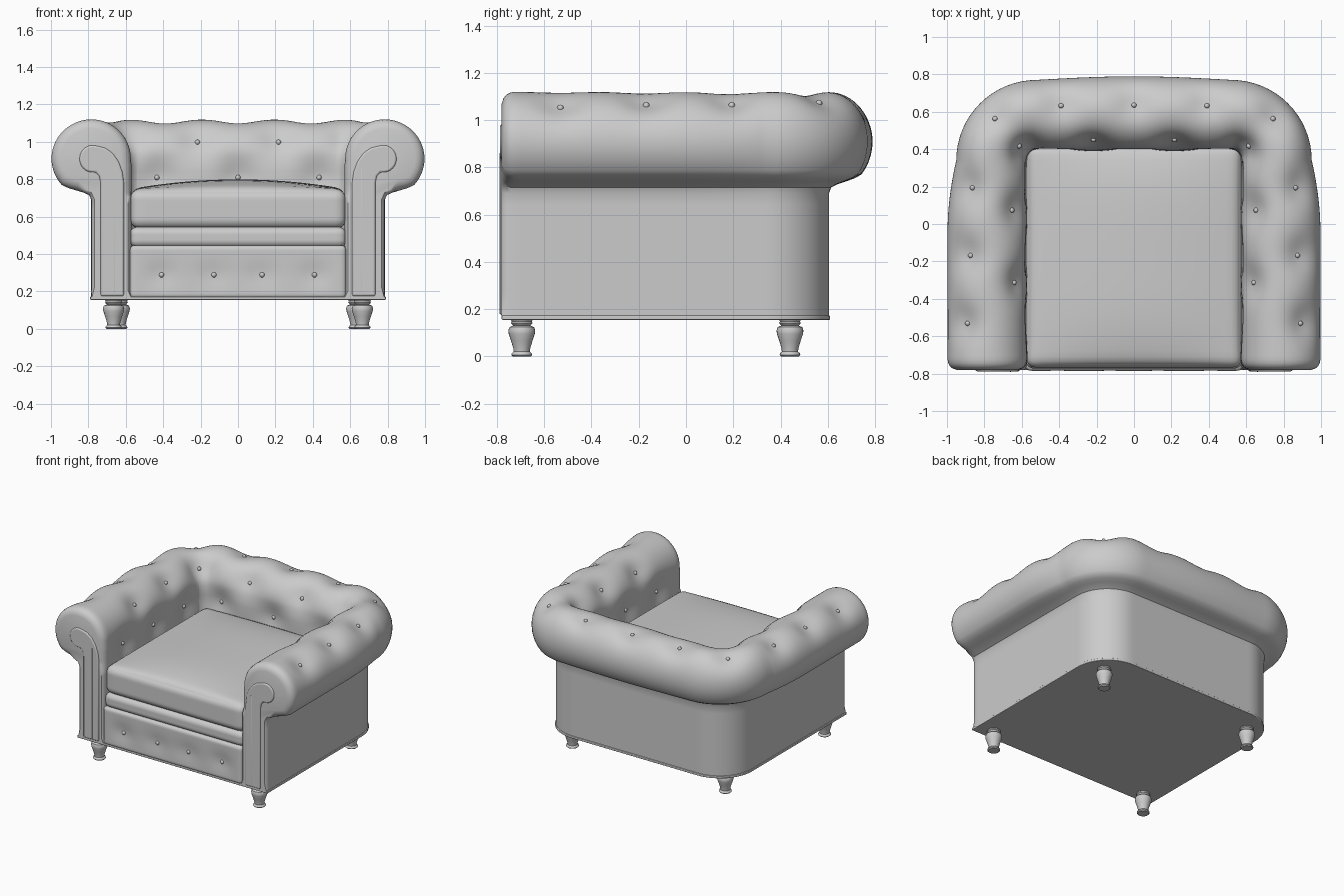
import bpy, bmesh
from math import sin, cos, pi, radians, exp
from mathutils import Vector

if "Cube" in bpy.data.objects:
    bpy.data.objects.remove(bpy.data.objects["Cube"])


def finish(bm, name, bevel=0):
    bmesh.ops.recalc_face_normals(bm, faces=bm.faces)
    me = bpy.data.meshes.new(name)
    bm.to_mesh(me)
    bm.free()
    ob = bpy.data.objects.new(name, me)
    bpy.context.collection.objects.link(ob)
    if bevel:
        m = ob.modifiers.new("Bevel", 'BEVEL')
        m.width, m.segments, m.limit_method = bevel, 3, 'ANGLE'
        m.angle_limit = radians(40)
    bpy.ops.object.select_all(action='DESELECT')
    ob.select_set(True)
    bpy.context.view_layer.objects.active = ob
    bpy.ops.object.shade_smooth_by_angle(angle=radians(40))
    return ob


def dent(bm, targets, depth, width):
    """Pull the surface in around each button; return button positions."""
    bm.normal_update()
    near = [min(bm.verts, key=lambda v: (v.co - t).length) for t in targets]
    centres = [(v.co.copy(), v.normal.copy()) for v in near]
    for v in bm.verts:
        amount = sum(exp(-((v.co - c).length / width) ** 2)
                     for c, n in centres if v.normal.dot(n) > 0.2)
        v.co -= v.normal * depth * min(amount, 1.1)
    return [v.co.copy() for v in near]


def buttons(name, points, r=0.014):
    bm = bmesh.new()
    for p in points:
        new = bmesh.ops.create_uvsphere(bm, u_segments=10, v_segments=6, radius=r)
        bmesh.ops.translate(bm, verts=new['verts'], vec=p)
    finish(bm, name)


def prism(name, pts, axis_vec, bevel):
    bm = bmesh.new()
    f = bm.faces.new([bm.verts.new(p) for p in pts])
    ext = bmesh.ops.extrude_face_region(bm, geom=[f], use_keep_orig=True)
    bmesh.ops.translate(bm, vec=axis_vec,
                        verts=[g for g in ext['geom'] if isinstance(g, bmesh.types.BMVert)])
    return finish(bm, name, bevel)


def cushion_mesh(lo, hi, r, crown=0):
    """Rounded box with optional crowned top."""
    lo, hi = Vector(lo), Vector(hi)
    mid, h = (lo + hi) / 2, (hi - lo) / 2
    bm = bmesh.new()
    bmesh.ops.create_cube(bm, size=2)
    bmesh.ops.subdivide_edges(bm, edges=bm.edges[:], cuts=27, use_grid_fill=True)
    for v in bm.verts:
        u = [sin(c * pi / 2) for c in v.co]
        p = Vector([u[i] * h[i] for i in range(3)])
        q = Vector([max(-(h[i] - r), min(h[i] - r, p[i])) for i in range(3)])
        p = q + (p - q).normalized() * r
        if u[2] > 0:
            p.z += crown * u[2] * (1 - u[0] ** 2) * (1 - u[1] ** 4)
        v.co = mid + p
    return bm


# Cross-section of arm and back: offset from inner wall, height
profile = [(0, 0.17 + 0.74 * i / 22) for i in range(22)]
profile += [(0.215 + 0.212 * cos(radians(a)), 0.91 + 0.21 * sin(radians(a)))
            for a in range(180, -43, -6)]
profile += [(0.335, 0.752), (0.295, 0.740), (0.255, 0.728), (0.226, 0.715)]
profile += [(0.215, 0.69 - 0.52 * i / 10) for i in range(11)]
N = len(profile)
pnorm = []
for i in range(N):
    a, b = Vector(profile[i - 1]), Vector(profile[(i + 1) % N])
    t = (b - a).normalized()
    pnorm.append(Vector((-t.y, t.x)))

# U-shaped path: point, outward angle, overhang scale, inset
half = [(0.57, -0.78, 0, 1, 0.05), (0.57, -0.773, 0, 1, 0.028),
        (0.57, -0.76, 0, 1, 0.012), (0.57, -0.745, 0, 1, 0.004)]
for i in range(45):
    y = -0.725 + 1.065 * i / 44
    half.append((0.57, y, 0, 1 - 0.22 * max(0, (y + 0.05) / 0.39) ** 2, 0))
for i in range(1, 17):
    a = pi / 2 * i / 16
    half.append((0.52 + 0.05 * cos(a), 0.34 + 0.05 * sin(a), a, 0.78, 0))
for i in range(1, 25):
    t = i / 24
    half.append((0.52 * (1 - t), 0.39, pi / 2, 0.78 + 0.09 * sin(t * pi / 2), 0))
path = half + [(-x, y, pi - a, s, k) for x, y, a, s, k in half[-2::-1]]


def station(x, y, a, s, k):
    pts = []
    for (d, z), n in zip(profile, pnorm):
        if d > 0.215:
            d = 0.215 + (d - 0.215) * s
        k2 = k if z > 0.73 else k * 0.35
        d -= n.x * k2
        z2 = z - n.y * k2 if z > 0.2 else z
        pts.append(Vector((x + cos(a) * d, y + sin(a) * d, z2)))
    return pts


# Rolled arms and back
bm = bmesh.new()
rings = [[bm.verts.new(p) for p in station(*st)] for st in path]
for r0, r1 in zip(rings, rings[1:]):
    for i in range(N):
        j = (i + 1) % N
        bm.faces.new((r0[i], r0[j], r1[j], r1[i]))
bm.faces.new(rings[0])
bm.faces.new(rings[-1])
bmesh.ops.recalc_face_normals(bm, faces=bm.faces)
tufts = [(0.88, 0.2, 1.09), (0.88, -0.16, 1.09), (0.905, -0.52, 1.08),
         (0.76, 0.58, 1.1), (0.38, 0.635, 1.11), (0.63, 0.08, 1.04),
         (0.62, -0.32, 1.03), (0.21, 0.43, 1.02), (0.6, 0.4, 1.02),
         (0.43, 0.39, 0.81), (0.57, -0.14, 0.81), (0.57, 0.22, 0.81),
         (0.57, -0.5, 0.81)]
targets = [Vector((sx * x, y, z)) for x, y, z in tufts for sx in (1, -1)]
targets += [Vector((0, 0.635, 1.11)), Vector((0, 0.39, 0.81))]
spots = dent(bm, targets, 0.035, 0.1)
finish(bm, "rolled_arms_and_back")
buttons("arm_and_back_buttons", spots)

# Bottom plate following the outer footprint
foot = []
for x, y, a, s, k in path:
    foot.append((x + cos(a) * 0.22, y + sin(a) * 0.22, 0.155))
prism("bottom_plate", foot, (0, 0, 0.018), 0.004)

# Scroll panels on the arm fronts
outline = [(0.735, 0.175), (0.735, 0.78), (0.742, 0.815), (0.76, 0.836)]
outline += [(0.777 + 0.071 * cos(radians(a)), 0.909 + 0.073 * sin(radians(a)))
            for a in range(-75, 106, 15)]
outline += [(0.71, 0.968), (0.67, 0.94), (0.638, 0.895), (0.618, 0.84),
            (0.61, 0.78), (0.61, 0.175)]
for sx, side in ((1, "right"), (-1, "left")):
    prism(side + "_scroll_panel", [(sx * x, -0.788, z) for x, z in outline],
          (0, 0.03, 0), 0.01)
    strip = [(0.658, 0.18), (0.664, 0.18), (0.664, 0.86), (0.658, 0.86)]
    prism(side + "_panel_seam", [(sx * x, -0.79, z) for x, z in strip],
          (0, 0.01, 0), 0.001)

# Seat cushion, lower cushion and tufted front rail
finish(cushion_mesh((-0.578, -0.768, 0.535), (0.578, 0.43, 0.747), 0.055, 0.052),
       "seat_cushion")
finish(cushion_mesh((-0.578, -0.772, 0.435), (0.578, 0.43, 0.545), 0.04),
       "lower_cushion")
bm = cushion_mesh((-0.578, -0.785, 0.162), (0.578, 0.4, 0.447), 0.025)
spots = dent(bm, [Vector((x, -0.785, 0.285)) for x in (-0.39, -0.125, 0.125, 0.39)],
             0.015, 0.07)
finish(bm, "front_rail")
buttons("front_rail_buttons", spots)

# Turned legs
leg = [(0, 0), (0.038, 0), (0.044, 0.006), (0.042, 0.014), (0.034, 0.02),
       (0.036, 0.035), (0.045, 0.065), (0.055, 0.095), (0.057, 0.11), (0.052, 0.124),
       (0.036, 0.131), (0.042, 0.136), (0.046, 0.142), (0.042, 0.148), (0.048, 0.158),
       (0, 0.158)]
for name, x, y in (("front_leg", 0.665, -0.695), ("back_leg", 0.635, 0.44)):
    for sx in (1, -1):
        bm = bmesh.new()
        vs = [bm.verts.new((r, 0, z)) for r, z in leg]
        es = [bm.edges.new(e) for e in zip(vs, vs[1:])]
        bmesh.ops.spin(bm, geom=vs + es, cent=(0, 0, 0), axis=(0, 0, 1),
                       angle=2 * pi, steps=24)
        bmesh.ops.remove_doubles(bm, verts=bm.verts, dist=0.0001)
        bmesh.ops.translate(bm, verts=bm.verts, vec=(sx * x, y, 0))
        finish(bm, name + ("_right" if sx > 0 else "_left"))
